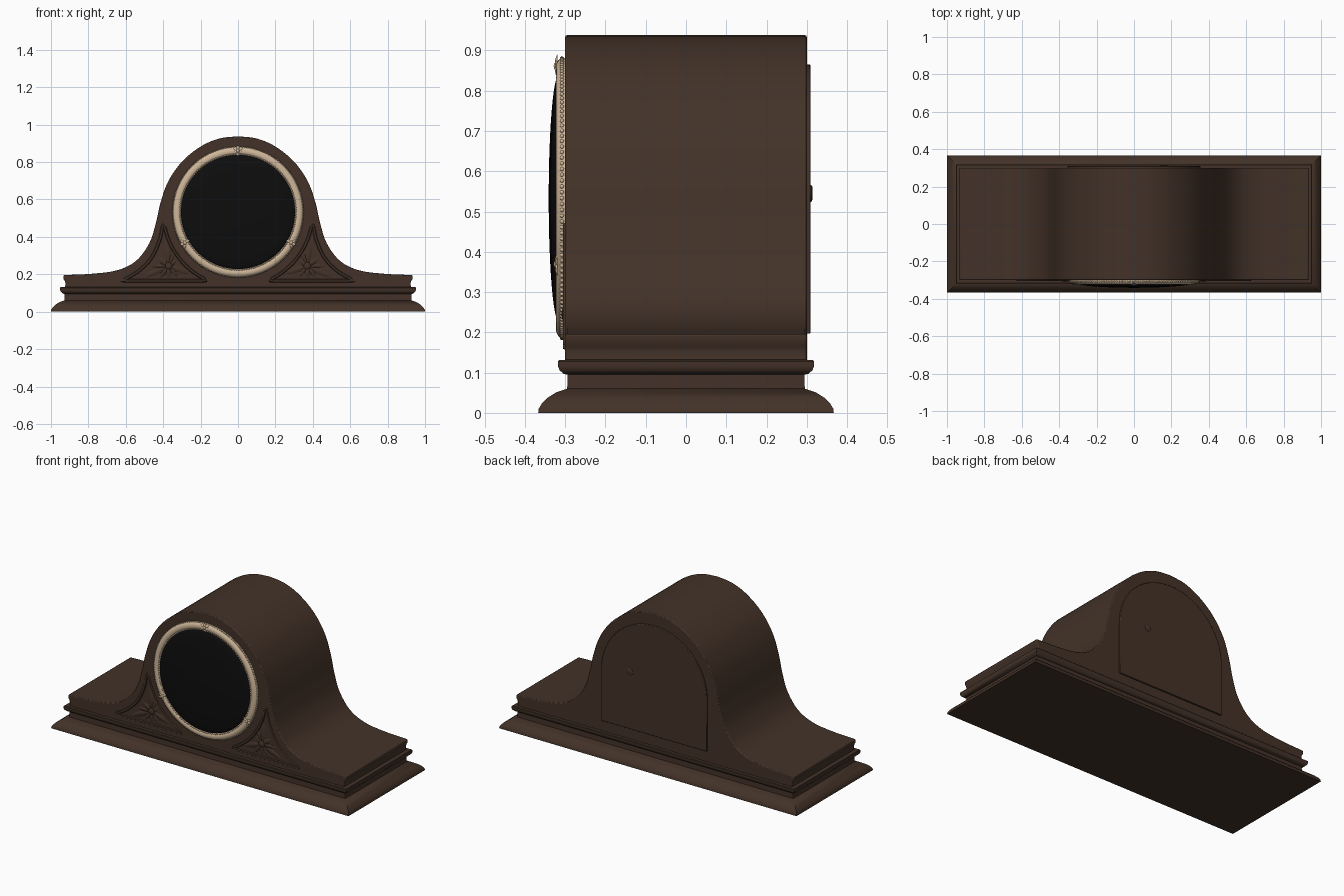
import bpy, bmesh, math
from mathutils import Vector, Matrix

if "Cube" in bpy.data.objects:
    bpy.data.objects.remove(bpy.data.objects["Cube"])

def material(name, col):
    m = bpy.data.materials.new(name)
    m.diffuse_color = (*col, 1)
    m.use_nodes = True
    m.node_tree.nodes["Principled BSDF"].inputs["Base Color"].default_value = m.diffuse_color
    return m

WOOD = material("dark wood", (0.056, 0.032, 0.021))
CREAM = material("cream gilt", (0.62, 0.47, 0.32))
BLACK = material("black glass", (0.004, 0.004, 0.004))
CZ = 0.533          # clock face centre height

def finish(bm, name, mat, bevel=0, angle=35):
    bmesh.ops.remove_doubles(bm, verts=bm.verts, dist=1e-5)
    bmesh.ops.recalc_face_normals(bm, faces=bm.faces)
    me = bpy.data.meshes.new(name)
    bm.to_mesh(me)
    bm.free()
    ob = bpy.data.objects.new(name, me)
    bpy.context.collection.objects.link(ob)
    me.materials.append(mat)
    if bevel:
        b = ob.modifiers.new("edge", 'BEVEL')
        b.width, b.segments, b.angle_limit = bevel, 2, math.radians(50)
    bpy.ops.object.select_all(action='DESELECT')
    ob.select_set(True)
    bpy.context.view_layer.objects.active = ob
    bpy.ops.object.shade_smooth_by_angle(angle=math.radians(angle))
    return ob

def loft(bm, rings, caps=True, loop=False):
    """Skin a row of closed rings."""
    vs = [[bm.verts.new(p) for p in r] for r in rings]
    n = len(vs[0])
    pairs = list(zip(vs, vs[1:])) + ([(vs[-1], vs[0])] if loop else [])
    for a, b in pairs:
        for i in range(n):
            bm.faces.new((a[i], a[(i + 1) % n], b[(i + 1) % n], b[i]))
    if caps and not loop:
        bm.faces.new(vs[0])
        bm.faces.new(vs[-1])

def smooth_path(pts, steps=6):
    """Catmull-Rom curve through 2D points."""
    p = [Vector(q) for q in pts]
    p = [2 * p[0] - p[1]] + p + [2 * p[-1] - p[-2]]
    out = []
    for a, b, c, d in zip(p, p[1:], p[2:], p[3:]):
        for k in range(steps):
            t = k / steps
            out.append(0.5 * (2 * b + (c - a) * t + (2 * a - 5 * b + 4 * c - d) * t * t
                              + (3 * b - a - 3 * c + d) * t ** 3))
    return out + [p[-2]]

def circle(r, y, cx=0, cz=CZ, n=96):
    return [(cx + r * math.cos(2 * math.pi * i / n), y, cz + r * math.sin(2 * math.pi * i / n))
            for i in range(n)]

def leaf(bm, cx, cz, ang, length, width, height, y0):
    """Pointed, domed leaf lying on a plane facing the front."""
    d = Vector((math.cos(ang), math.sin(ang)))
    nrm = Vector((-d.y, d.x))
    rings = []
    for k in range(9):
        t = k / 8
        f = max(math.sin(math.pi * t ** 0.8), 0.02)
        ring = []
        for s in (-1, -0.5, 0, 0.5, 1):
            q = Vector((cx, cz)) + d * length * t + nrm * width * f * s
            ring.append((q.x, y0 - height * f * (1 - s * s) + 0.002, q.y))
        rings.append(ring)
    loft(bm, rings)

def boss(bm, x, y, z, r, flat=0.5):
    bmesh.ops.create_uvsphere(bm, u_segments=12, v_segments=8, radius=r,
                              matrix=Matrix.Translation((x, y, z)) @ Matrix.Diagonal((1, flat, 1, 1)))

# moulded plinth: half depth and height, width follows
bm = bmesh.new()
plinth = [(0.367, 0), (0.366, 0.01), (0.358, 0.023), (0.343, 0.038), (0.322, 0.051), (0.295, 0.06),
          (0.294, 0.095), (0.304, 0.097), (0.314, 0.106), (0.318, 0.116), (0.318, 0.128),
          (0.315, 0.131), (0.299, 0.132)]
loft(bm, [[(sx * (h + 0.633), sy * h, z) for sx, sy in ((-1, -1), (1, -1), (1, 1), (-1, 1))]
          for h, z in plinth])
finish(bm, "plinth", WOOD)

# tambour shaped case
half = smooth_path([(0.933, 0.196), (0.78, 0.203), (0.645, 0.222), (0.545, 0.272), (0.475, 0.365),
                    (0.44, 0.47), (0.415, 0.58), (0.374, 0.695), (0.3, 0.802), (0.2, 0.883),
                    (0.1, 0.926), (0, 0.938)])
half = [Vector(p) for p in ((0.926, 0.128), (0.922, 0.15), (0.926, 0.165), (0.933, 0.175))] + half
outline = half + [Vector((-p.x, p.y)) for p in reversed(half[:-1])]
bm = bmesh.new()
loft(bm, [[(p.x, y, p.y) for p in outline] for y in (-0.3, 0.3)])
finish(bm, "case", WOOD, bevel=0.005)

# arched back door and its knob
R, DC = 0.355, 0.51
arch = [(-R, 0.197), (R, 0.197)] + [(R * math.cos(math.pi * i / 40), DC + R * math.sin(math.pi * i / 40))
                                    for i in range(41)]
bm = bmesh.new()
loft(bm, [[(x, y, z) for x, z in arch] for y in (0.295, 0.309)])
finish(bm, "back_door", WOOD, bevel=0.003)
bm = bmesh.new()
loft(bm, [circle(r, y, 0.16, 0.545, 20) for r, y in ((0.021, 0.305), (0.021, 0.311), (0.016, 0.314))])
finish(bm, "door_knob", WOOD)

# rounded bezel ring
bm = bmesh.new()
section = [(0.302, -0.298), (0.304, -0.312), (0.311, -0.319), (0.322, -0.323), (0.333, -0.322),
           (0.343, -0.317), (0.348, -0.309), (0.349, -0.298)]
loft(bm, [[(r * math.cos(a), y, CZ + r * math.sin(a)) for r, y in section]
          for a in (2 * math.pi * i / 96 for i in range(96))], loop=True)
finish(bm, "bezel_ring", CREAM)

# beading round both bezel edges
bm = bmesh.new()
for r, y, n in ((0.309, -0.317, 150), (0.347, -0.308, 150)):
    for i in range(n):
        a = 2 * math.pi * i / n
        bmesh.ops.create_icosphere(bm, subdivisions=1, radius=0.006, matrix=Matrix.Translation(
            (r * math.cos(a), y, CZ + r * math.sin(a))))
finish(bm, "bezel_beading", CREAM, angle=60)

# three leaf clasps on the bezel
bm = bmesh.new()
for deg in (90, 210, 330):
    a = math.radians(deg)
    cx, cz = 0.328 * math.cos(a), CZ + 0.328 * math.sin(a)
    for k in range(6):
        leaf(bm, cx, cz, a + k * math.pi / 3, 0.03, 0.009, 0.006, -0.321)
    boss(bm, cx, -0.324, cz, 0.009)
finish(bm, "bezel_clasps", CREAM, angle=50)

# domed black glass
bm = bmesh.new()
loft(bm, [circle(0.305, -0.299)] +
     [circle(0.305 * math.cos(t), -0.316 - 0.025 * math.sin(t))
      for t in (math.pi / 2 * i / 12.2 for i in range(13))])
finish(bm, "dial_glass", BLACK)

# carved corner panels: raised frame and leaf spray each side
edge = [Vector((0.17 + 0.45 * i / 16, 0.165)) for i in range(16)]
edge += smooth_path([(0.62, 0.165), (0.535, 0.215), (0.465, 0.285), (0.42, 0.38), (0.402, 0.464)], 5)
edge += [Vector((0.4 * math.cos(a), CZ + 0.4 * math.sin(a)))
         for a in (math.radians(-12 - 3 * i) for i in range(18))]
leaves = [(85, 0.155, 0.022), (-24, 0.17, 0.02), (199, 0.145, 0.02), (35, 0.085, 0.018),
          (140, 0.06, 0.018), (272, 0.075, 0.018), (110, 0.09, 0.014), (0, 0.11, 0.014),
          (232, 0.09, 0.014), (308, 0.09, 0.014)]
for side, s in (("left", -1), ("right", 1)):
    bm = bmesh.new()
    rings = []
    for i, p in enumerate(edge):
        t = (edge[(i + 1) % len(edge)] - edge[i - 1]).normalized()
        n = Vector((-t.y, t.x))
        rings.append([(s * (p.x + n.x * w), y, p.y + n.y * w) for w, y in
                      ((-0.01, -0.298), (-0.005, -0.306), (0.005, -0.306), (0.01, -0.298))])
    loft(bm, rings, loop=True)
    finish(bm, side + "_panel_frame", WOOD)
    bm = bmesh.new()
    for deg, length, width in leaves:
        a = math.radians(deg)
        leaf(bm, s * 0.37, 0.245, a if s > 0 else math.pi - a, length, width, 0.008, -0.3)
    boss(bm, s * 0.37, -0.301, 0.245, 0.02, 0.4)
    finish(bm, side + "_leaf_carving", WOOD, angle=50)
